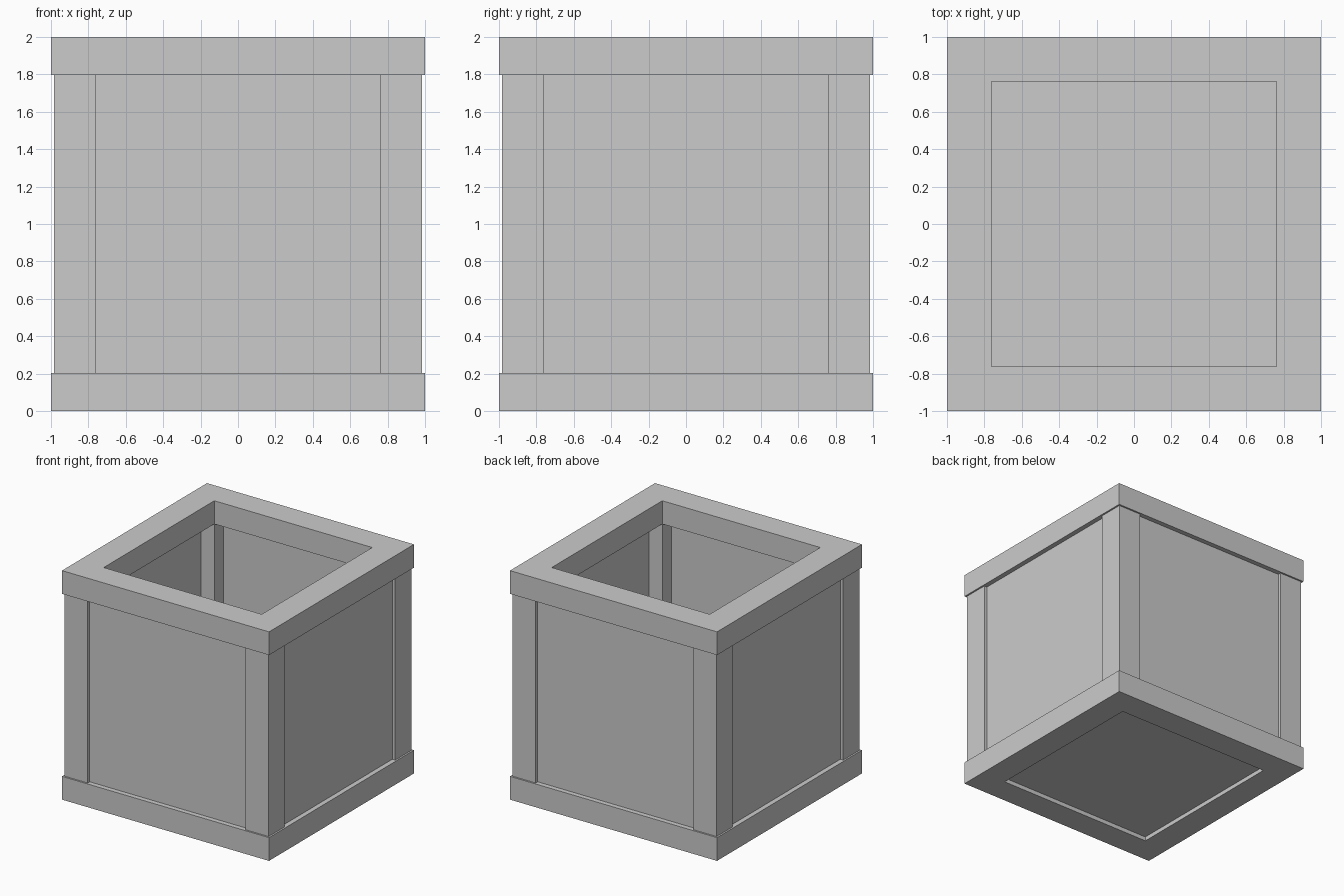
import bpy, bmesh
from math import pi
from mathutils import Matrix

if "Cube" in bpy.data.objects:
    bpy.data.objects.remove(bpy.data.objects["Cube"])

OUT, INN = 1.0, 0.763          # rim outer / inner half sizes
POST = 0.985                   # outer face of posts
P_OUT, P_IN = 0.957, 0.89      # outer / inner face of side panels
Z1, Z2, TOP = 0.203, 1.797, 2.0


def finish(name, bm):
    bmesh.ops.recalc_face_normals(bm, faces=bm.faces)
    me = bpy.data.meshes.new(name)
    bm.to_mesh(me)
    bm.free()
    ob = bpy.data.objects.new(name, me)
    bpy.context.collection.objects.link(ob)
    return ob


def box(name, lo, hi, turn=0):
    bm = bmesh.new()
    bmesh.ops.create_cube(bm, size=1)
    for v in bm.verts:
        v.co = [lo[i] + (v.co[i] + 0.5) * (hi[i] - lo[i]) for i in range(3)]
    bm.transform(Matrix.Rotation(turn * pi / 2, 4, 'Z'))
    return finish(name, bm)


def frame(name, z0, z1):
    # square ring: four loops joined by quads
    bm = bmesh.new()
    corners = [(-1, -1), (1, -1), (1, 1), (-1, 1)]
    loops = [[bm.verts.new((x * r, y * r, z)) for x, y in corners]
             for r, z in ((OUT, z0), (OUT, z1), (INN, z1), (INN, z0))]
    for k in range(4):
        a, b = loops[k], loops[(k + 1) % 4]
        for i in range(4):
            j = (i + 1) % 4
            bm.faces.new((a[i], a[j], b[j], b[i]))
    return finish(name, bm)


# Square rims at top and bottom
frame("bottom_rim", 0, Z1)
frame("top_rim", Z2, TOP)

# Corner posts and recessed side panels, one of each per quarter turn
sides = ("front", "right", "back", "left")
for n, side in enumerate(sides):
    box("corner_post_" + str(n + 1), (INN, -POST, Z1), (POST, -INN, Z2), n)
    box(side + "_panel", (-INN, -P_OUT, Z1), (INN, -P_IN, Z2), n)

# Floor board set slightly above the ground
box("floor_board", (-INN, -INN, 0.037), (INN, INN, 0.105))
